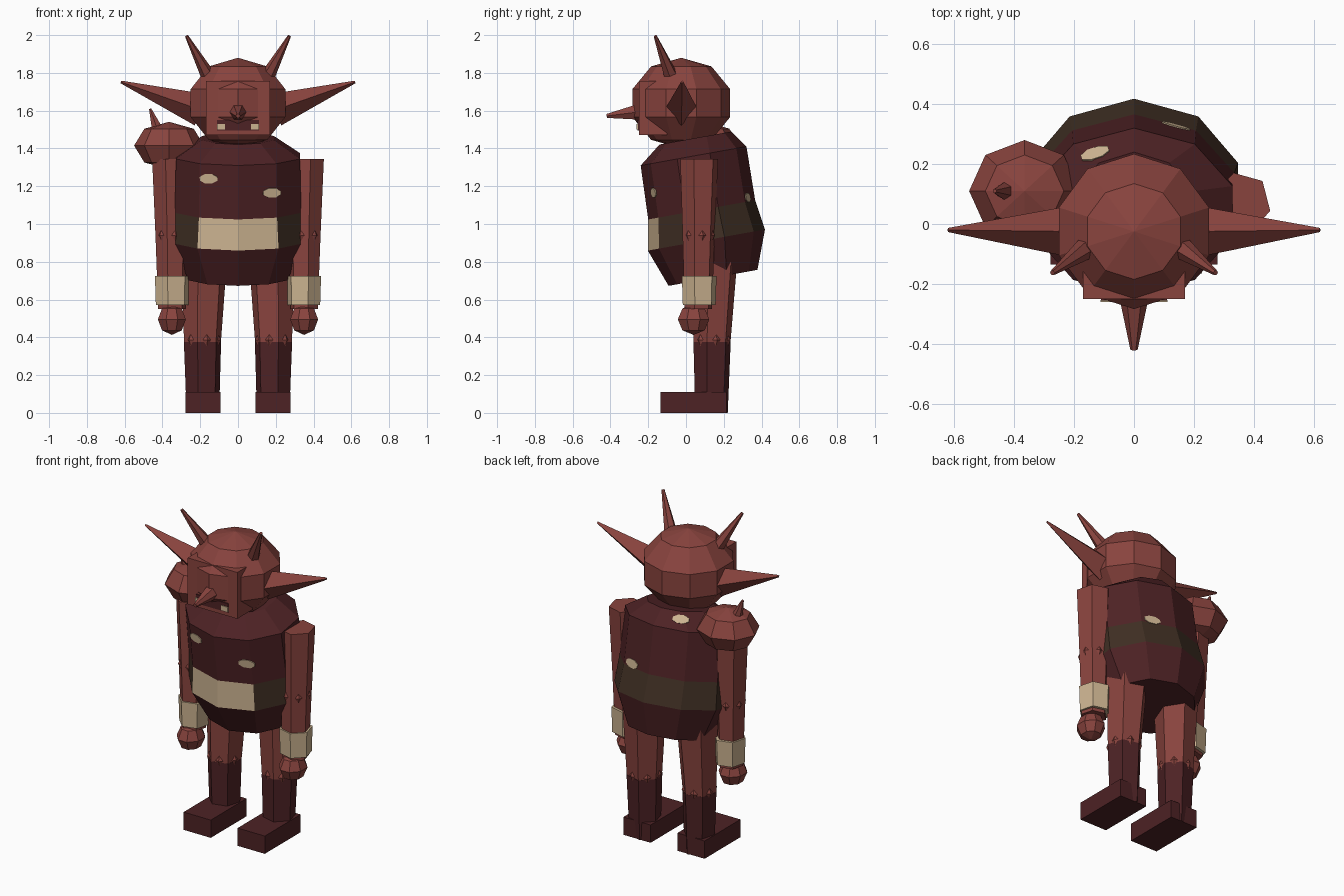
import bpy, bmesh
from math import sin, cos, pi, radians
from mathutils import Vector, Matrix
from mathutils.bvhtree import BVHTree

if "Cube" in bpy.data.objects:
    bpy.data.objects.remove(bpy.data.objects["Cube"])


def material(name, r, g, b):
    m = bpy.data.materials.new(name)
    m.use_nodes = True
    m.diffuse_color = (r, g, b, 1)
    bsdf = m.node_tree.nodes["Principled BSDF"]
    bsdf.inputs["Base Color"].default_value = (r, g, b, 1)
    bsdf.inputs["Roughness"].default_value = 0.9
    return m


SKIN = material("red skin", 0.25, 0.057, 0.048)
CLOTH = material("dark maroon", 0.075, 0.016, 0.018)
TAN = material("tan", 0.6, 0.45, 0.28)
BELT = material("dark brown", 0.05, 0.028, 0.017)


def finish(name, bm, *mats):
    bmesh.ops.remove_doubles(bm, verts=bm.verts, dist=1e-5)
    bmesh.ops.recalc_face_normals(bm, faces=bm.faces)
    me = bpy.data.meshes.new(name)
    bm.to_mesh(me)
    ob = bpy.data.objects.new(name, me)
    bpy.context.collection.objects.link(ob)
    for m in mats:
        me.materials.append(m)
    return bm


def loft(name, rings, n, phase, mats, tilt=0.0, side=1, rule=None, matrix=None):
    """Join rings (x, y, z, rx, ry); rule gives a material per (band, column)."""
    bm = bmesh.new()
    loops = []
    for x, y, z, rx, ry in rings:
        loop = []
        for i in range(n):
            a = radians(phase) + 2 * pi * i / n
            dy = ry * sin(a)
            p = Vector((side * (x + rx * cos(a)), y + dy, z + tilt * dy))
            loop.append(bm.verts.new(matrix @ p if matrix else p))
        loops.append(loop)
    for k in range(len(loops) - 1):
        for i in range(n):
            j = (i + 1) % n
            f = bm.faces.new((loops[k][i], loops[k][j], loops[k + 1][j], loops[k + 1][i]))
            f.material_index = rule(k, i) if rule else 0
    for loop, ring in ((loops[0], rings[0]), (loops[-1], rings[-1])):
        if ring[3] > 0:
            bm.faces.new(loop)
    return finish(name, bm, *mats)


def ball(name, c, r, n, bands, phase, mat, side=1):
    rings = [(c[0], c[1], c[2] - r[2] * cos(pi * k / bands),
              r[0] * sin(pi * k / bands) if 0 < k < bands else 0,
              r[1] * sin(pi * k / bands) if 0 < k < bands else 0)
             for k in range(bands + 1)]
    return loft(name, rings, n, phase, [mat], side=side)


def spike(name, a, b, r1, r2, n, mat, phase=0):
    a, b = Vector(a), Vector(b)
    d = b - a
    m = Matrix.Translation(a) @ d.to_track_quat('Z', 'Y').to_matrix().to_4x4()
    loft(name, [(0, 0, 0, r1, r1), (0, 0, d.length, r2, r2)], n, phase, [mat], matrix=m)


def box(name, lo, hi, mat):
    lo, hi = Vector(lo), Vector(hi)
    bm = bmesh.new()
    m = Matrix.Translation((lo + hi) / 2) @ Matrix.Diagonal((*(hi - lo), 1))
    bmesh.ops.create_cube(bm, size=1, matrix=m)
    finish(name, bm, mat)


# Hunched barrel body with a belt and a tan belt plate on its two front faces
body = loft("body", [(0, 0.143, 0.715, 0.275, 0.235), (0, 0.108, 0.915, 0.365, 0.31),
                     (0, 0.083, 1.075, 0.352, 0.283), (0, 0.04, 1.36, 0.345, 0.28),
                     (0, 0.05, 1.455, 0.2, 0.19)], 10, 90, [CLOTH, BELT, TAN], tilt=0.18,
            rule=lambda k, i: 0 if k != 1 else (2 if i in (4, 5) else 1))

# Tan patches lying on the cloth
tree = BVHTree.FromBMesh(body)
patches = [("front_patch_right", (-0.155, -1, 1.24), (0, 1, 0)),
           ("front_patch_left", (0.18, -1, 1.165), (0, 1, 0)),
           ("back_patch", (0.14, 1, 1.14), (0, -1, 0)),
           ("shoulder_patch", (-0.13, 0.235, 3), (0, 0, -1))]
for name, origin, ray in patches:
    hit, normal, _, _ = tree.ray_cast(Vector(origin), Vector(ray))
    if normal.dot(Vector(ray)) > 0:
        normal = -normal
    across = Vector((0, 0, 1)).cross(normal).normalized()
    up = normal.cross(across)
    m = Matrix.Translation(hit) @ Matrix((across, up, normal)).transposed().to_4x4()
    loft(name, [(0, 0, -0.003, 0.052, 0.027), (0, 0, 0.004, 0.052, 0.027)],
         8, 22.5, [TAN], matrix=m)

# Head, flat face block, nose spike and mouth
ball("head", (0, -0.025, 1.64), (0.277, 0.272, 0.24), 10, 5, 90, SKIN)
box("face_block", (-0.17, -0.25, 1.47), (0.17, -0.1, 1.757), SKIN)
spike("nose", (0, -0.24, 1.595), (0, -0.42, 1.572), 0.05, 0.012, 6, SKIN)
box("mouth", (-0.11, -0.256, 1.495), (0.11, -0.249, 1.55), CLOTH)

for s, label in ((1, "left"), (-1, "right")):
    # Tooth, ear and horn
    box(label + "_tooth", (s * 0.09 - 0.022, -0.261, 1.5), (s * 0.09 + 0.022, -0.253, 1.53), TAN)
    spike(label + "_ear", (s * 0.2, -0.025, 1.605), (s * 0.62, -0.02, 1.752), 0.088, 0.007, 4, SKIN)
    spike(label + "_horn", (s * 0.145, -0.07, 1.76), (s * 0.272, -0.163, 1.995), 0.042, 0.009, 6, SKIN)

    # Arm with elbow studs, cuff and fist
    loft(label + "_arm", [(0.35, 0.065, 0.55, 0.075, 0.075), (0.352, 0.067, 0.94, 0.088, 0.088),
                          (0.358, 0.07, 1.345, 0.1, 0.104)], 6, 45, [SKIN], side=s)
    ball(label + "_elbow", (0.352, 0.067, 0.94), (0.088, 0.088, 0.088), 6, 4, 15, SKIN, s)
    loft(label + "_cuff", [(0.348, 0.07, 0.57, 0.09, 0.09), (0.348, 0.07, 0.725, 0.095, 0.095)],
         6, 45, [TAN], side=s)
    ball(label + "_hand", (0.35, 0.04, 0.495), (0.08, 0.09, 0.082), 8, 4, 22.5, SKIN, s)

    # Leg with knee studs, boot and foot
    loft(label + "_leg", [(0.188, 0.138, 0.375, 0.101, 0.101), (0.18, 0.15, 0.8, 0.125, 0.125)],
         6, 45, [SKIN], side=s)
    ball(label + "_knee", (0.188, 0.138, 0.385), (0.101, 0.101, 0.101), 6, 4, 15, SKIN, s)
    loft(label + "_boot", [(0.186, 0.135, 0.0, 0.089, 0.089), (0.188, 0.138, 0.375, 0.102, 0.102)],
         6, 45, [CLOTH], side=s)
    box(label + "_foot", (s * 0.185 - 0.093, -0.135, 0), (s * 0.185 + 0.093, 0.215, 0.11), CLOTH)

# Growth on the right shoulder with a small spike
ball("shoulder_growth", (-0.365, 0.11, 1.415), (0.185, 0.17, 0.126), 8, 4, 0, SKIN)
spike("growth_spike", (-0.42, 0.11, 1.48), (-0.465, 0.11, 1.61), 0.038, 0.007, 6, SKIN)
